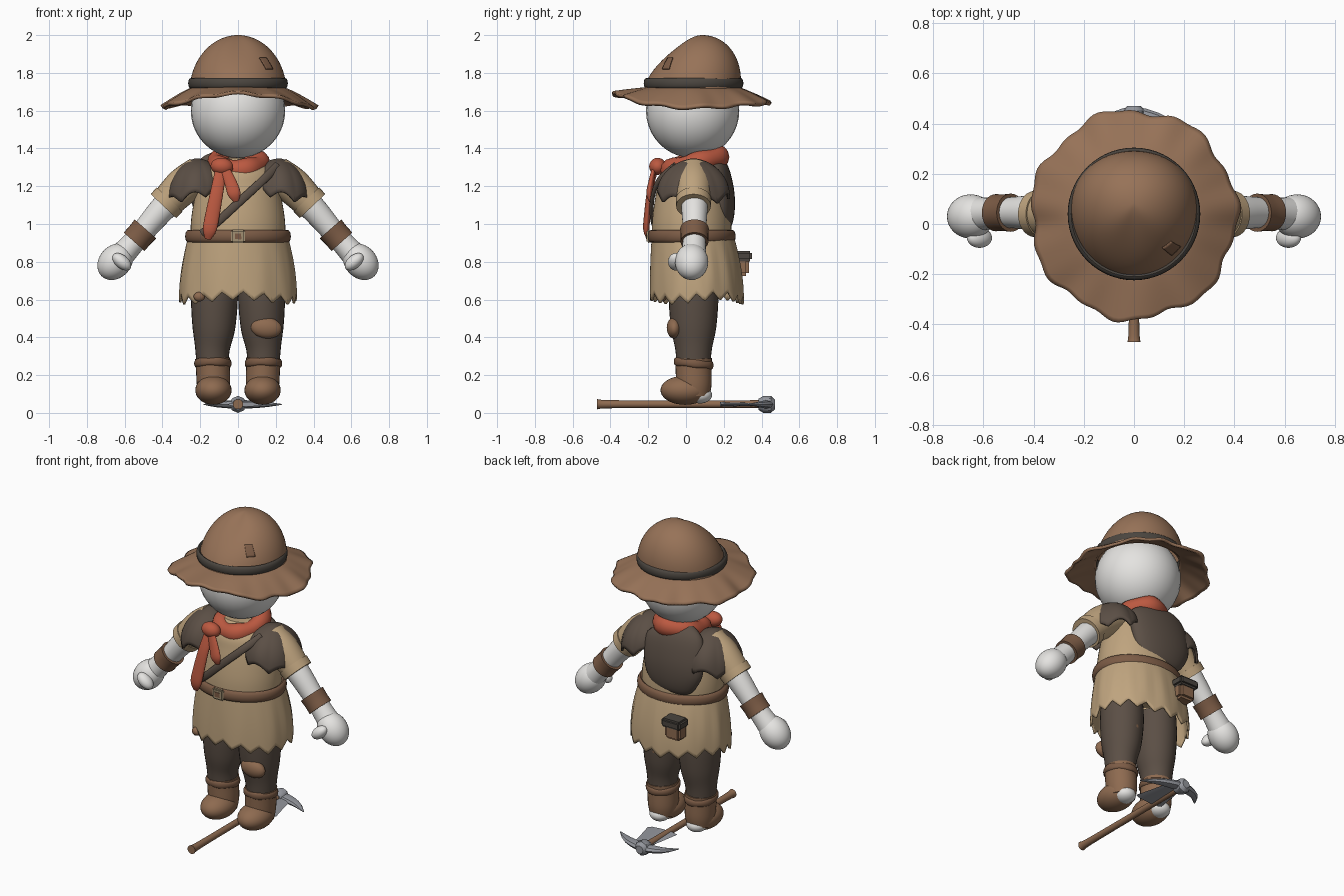
import bpy, bmesh
from math import sin, cos, pi, exp, radians
from mathutils import Vector, Matrix

cube = bpy.data.objects.get("Cube")
if cube:
    bpy.data.objects.remove(cube, do_unlink=True)
made = []


def material(name, r, g, b):
    m = bpy.data.materials.new(name)
    m.use_nodes = True
    m.diffuse_color = (r, g, b, 1)
    bsdf = next(n for n in m.node_tree.nodes if n.type == 'BSDF_PRINCIPLED')
    bsdf.inputs["Base Color"].default_value = (r, g, b, 1)
    bsdf.inputs["Roughness"].default_value = 0.8
    return m


WHITE = material("off white", .78, .77, .75)
FELT = material("felt brown", .31, .17, .097)
LEATHER = material("leather brown", .27, .145, .08)
BELT = material("belt brown", .2, .105, .06)
TAN = material("tan cloth", .52, .37, .21)
DARK = material("dark cloth", .105, .078, .06)
BAND = material("charcoal", .07, .06, .05)
RED = material("scarf red", .5, .1, .052)
STEEL = material("steel", .3, .31, .34)
BRASS = material("dull brass", .36, .28, .17)


def finish(name, bm, mat, thick=0):
    bmesh.ops.remove_doubles(bm, verts=bm.verts, dist=1e-5)
    bmesh.ops.recalc_face_normals(bm, faces=bm.faces)
    me = bpy.data.meshes.new(name)
    bm.to_mesh(me)
    bm.free()
    me.materials.append(mat)
    ob = bpy.data.objects.new(name, me)
    bpy.context.collection.objects.link(ob)
    if thick:
        mod = ob.modifiers.new("thickness", 'SOLIDIFY')
        mod.thickness, mod.offset = thick, 0
    made.append(ob)
    return ob


def sheet(name, f, nu, nv, mat, thick=0, closed=True, loop=False):
    """Surface from f(u, v), closed around u, and around v when loop is set."""
    bm = bmesh.new()
    cols, rows = nu + (not closed), nv + (not loop)
    vs = [[bm.verts.new(f(i / nu, j / nv)) for i in range(cols)] for j in range(rows)]
    for j in range(nv):
        for i in range(nu):
            k, l = (i + 1) % cols, (j + 1) % rows
            bm.faces.new((vs[j][i], vs[j][k], vs[l][k], vs[l][i]))
    return finish(name, bm, mat, thick)


def tube(name, pts, mat, squash=1, ref=(0, 1, 0), sides=28, sub=5):
    """Smooth capped tube through (x, y, z, radius) points; squash scales along ref."""
    p = [Vector(q) for q in pts]
    path = []
    for i in range(len(p) - 1):
        a, b, c, d = p[max(i - 1, 0)], p[i], p[i + 1], p[min(i + 2, len(p) - 1)]
        for s in range(sub):
            t = s / sub
            path.append(b + (c - a) * t / 2 + (2 * a - 5 * b + 4 * c - d) * t * t / 2
                        + (3 * b - a - 3 * c + d) * t ** 3 / 2)
    path.append(p[-1])
    bm = bmesh.new()
    rings = []
    for i, q in enumerate(path):
        t = (path[min(i + 1, len(path) - 1)] - path[max(i - 1, 0)]).to_3d().normalized()
        a = t.cross(Vector(ref)).normalized()
        b = a.cross(t) * squash
        rings.append([bm.verts.new(q.to_3d() + (a * cos(w) + b * sin(w)) * q.w)
                      for w in (2 * pi * k / sides for k in range(sides))])
    for r, s in zip(rings, rings[1:]):
        for k in range(sides):
            n = (k + 1) % sides
            bm.faces.new((r[k], r[n], s[n], s[k]))
    bm.faces.new(rings[0])
    bm.faces.new(rings[-1])
    return finish(name, bm, mat)


def ball(name, loc, size, mat, tilt=0):
    bm = bmesh.new()
    bmesh.ops.create_uvsphere(bm, u_segments=32, v_segments=20, radius=1)
    m = Matrix.Translation(loc) @ Matrix.Rotation(tilt, 4, 'Y') @ Matrix.Diagonal((*size, 1))
    bmesh.ops.transform(bm, matrix=m, verts=bm.verts)
    return finish(name, bm, mat)


def box(name, loc, size, mat, bevel=.01):
    bm = bmesh.new()
    bmesh.ops.create_cube(bm, size=1)
    bmesh.ops.transform(bm, matrix=Matrix.Translation(loc) @ Matrix.Diagonal((*size, 1)), verts=bm.verts)
    bmesh.ops.bevel(bm, geom=bm.edges[:], offset=bevel, segments=2, affect='EDGES')
    return finish(name, bm, mat)


def hoop(name, center, rx, ry, thick, height, mat, tilt=0, lump=0):
    """Closed ring with an elliptical path and a rounded section."""
    def f(u, v):
        a, b = 2 * pi * u, 2 * pi * v
        k = 1 + lump * sin(a * 5 + 1)
        c, s = cos(b) * thick * k, sin(b) * height * k
        return Vector(center) + Vector(((rx + c) * cos(a), (ry + c) * sin(a), s + tilt * sin(a)))
    return sheet(name, f, 56, 12, mat, loop=True)


# Head and hat
ball("head", (0, .035, 1.60), (.25, .247, .25), WHITE)


def crown(u, v, grow=0):
    a, h = 2 * pi * u, sin(v * pi / 2)
    off = (u - .75 + .5) % 1 - .5
    r = .256 * cos(v * pi / 2) * (1 - .42 * h * h * exp(-(off * 9) ** 2)) + grow
    r *= 1 + .02 * sin(3 * a)
    return (r * cos(a), .035 + .05 * h + r * sin(a), 1.70 + .30 * h)


def brim(u, v):
    a = 2 * pi * u
    r = .24 + v * (.165 + .012 * sin(7 * a + 1) + .006 * sin(17 * a))
    side = cos(a) ** 2
    rim = 1.615 * side + (1 - side) * (1.665 - .025 * sin(a)) + .006 * sin(11 * a)
    return (r * cos(a), .035 + r * 1.02 * sin(a), 1.715 + (rim - 1.715) * v ** 1.2)


sheet("hat_crown", crown, 72, 24, FELT)
sheet("hat_brim", brim, 128, 10, FELT, .018)
hoop("hat_band", (0, .04, 1.745), .25, .25, .014, .028, BAND)
sheet("hat_patch", lambda u, v: crown(.86 + .035 * u - .012 * v, .26 + .15 * v, .006),
      6, 6, BELT, .006, closed=False)

# Tunic, jagged skirt and belt
tube("tunic_body", [(0, .03, .88, .25), (0, .03, 1, .25), (0, .03, 1.1, .237), (0, .03, 1.2, .215),
                    (0, .03, 1.28, .19), (0, .03, 1.35, .11)], TAN, .84, sides=48)


def skirt(u, v):
    a = 2 * pi * u
    tooth = abs((u * 17) % 1 * 2 - 1)
    hem = .585 + .045 * tooth + .012 * sin(3 * a)
    k = sin(v * pi / 2) ** .9
    wave = 1 + .012 * v * sin(9 * a)
    return ((.255 + .05 * k) * wave * cos(a), .035 + .02 * k + (.21 + .033 * k) * wave * sin(a),
            .94 + (hem - .94) * v)


sheet("skirt", skirt, 136, 14, TAN, .012)
hoop("belt", (0, .03, .935), .262, .215, .018, .034, BELT)
box("buckle", (0, -.198, .935), (.075, .024, .07), BRASS, .008)
box("buckle_center", (0, -.209, .935), (.04, .008, .036), BELT, .003)
ball("skirt_patch", (-.205, -.125, .615), (.03, .022, .025), LEATHER)
box("pouch", (-.13, .29, .775), (.11, .085, .10), LEATHER, .015)
box("pouch_flap", (-.13, .30, .83), (.135, .10, .055), BAND, .012)

# Dark shawl on the back and the strap across the chest
tube("back_shawl", [(-.02, .11, 1.36, .1), (-.03, .15, 1.3, .19), (-.04, .18, 1.18, .205),
                    (-.05, .19, 1.07, .19), (-.06, .195, .99, .13), (-.06, .195, .955, .03)],
     DARK, .36)
tube("chest_strap", [(.21, -.06, 1.31, .022), (.13, -.145, 1.23, .022), (.01, -.18, 1.12, .022),
                     (-.11, -.175, 1.01, .022), (-.19, -.14, .95, .022)], DARK, .5)

# Scarf with its knot and two tails
hoop("scarf", (0, .045, 1.32), .115, .13, .052, .058, RED, .035, .08)
ball("scarf_knot", (-.085, -.15, 1.305), (.06, .045, .045), RED, .1)
tube("long_scarf_tail", [(-.09, -.16, 1.29, .03), (-.11, -.19, 1.18, .034), (-.135, -.205, 1.05, .038),
                         (-.15, -.21, .97, .036), (-.16, -.2, .92, .016)], RED, .45)
tube("short_scarf_tail", [(-.07, -.17, 1.29, .026), (-.04, -.185, 1.22, .032),
                          (-.02, -.195, 1.16, .034), (-.01, -.19, 1.12, .014)], RED, .45)


def shoulder(side):
    def f(u, v):
        a = 2 * pi * u
        b = v * pi * .5
        edge = v ** 3 * (.04 * abs(sin(a * 3.5 + .5)) - .03)
        return (side * (.225 + .15 * sin(b) * cos(a)), .04 + .185 * sin(b) * sin(a),
                1.19 + .15 * cos(b) - .03 * v + edge - .03 * v * cos(a))
    return f


for s, side in ((1, "left"), (-1, "right")):
    # Arms
    sheet(side + "_shoulder_cape", shoulder(s), 84, 12, DARK, .015)
    tube(side + "_sleeve", [(s * .2, .04, 1.26, .1), (s * .29, .04, 1.2, .098),
                            (s * .385, .04, 1.105, .085)], TAN)
    tube(side + "_sleeve_hem", [(s * .362, .04, 1.13, .094), (s * .395, .04, 1.095, .092)], TAN)
    tube(side + "_arm", [(s * .27, .045, 1.2, .072), (s * .39, .045, 1.09, .07),
                         (s * .52, .045, .94, .06), (s * .61, .04, .84, .066)], WHITE)
    tube(side + "_wrist_band", [(s * .49, .045, .974, .076), (s * .52, .045, .94, .073),
                                (s * .55, .045, .906, .074)], BELT)
    ball(side + "_hand", (s * .65, .03, .80), (.085, .088, .105), WHITE, -s * radians(42))
    ball(side + "_thumb", (s * .615, -.055, .80), (.035, .04, .058), WHITE, s * radians(50))

    # Legs and boots
    tube(side + "_trouser", [(s * .125, .04, .72, .12), (s * .125, .04, .6, .124), (s * .128, .04, .45, .113),
                             (s * .135, .04, .34, .092), (s * .135, .04, .25, .084)], DARK, 1.06)
    tube(side + "_boot_shaft", [(s * .135, .04, .29, .092), (s * .133, .04, .24, .09),
                                (s * .13, .042, .15, .088), (s * .13, .042, .09, .078)], LEATHER, 1.06)
    hoop(side + "_boot_strap", (s * .134, .04, .262), .09, .096, .009, .02, BELT, -.01, .1)
    ball(side + "_boot_foot", (s * .13, -.005, .12), (.096, .13, .077), LEATHER)
    ball(side + "_heel", (s * .13, .075, .095), (.062, .063, .045), WHITE)

# Patches on the left trouser leg
ball("knee_patch", (.15, -.062, .45), (.082, .04, .056), LEATHER, .1)
ball("calf_patch", (.12, .145, .53), (.038, .022, .04), LEATHER)

# Pickaxe lying on the ground
tube("pickaxe_handle", [(0, -.47, .046, .027), (0, -.42, .046, .022), (0, -.2, .046, .02),
                        (0, .2, .046, .02), (0, .45, .046, .022)], LEATHER, ref=(1, 0, 0), sides=14)
tube("pickaxe_collar", [(0, .385, .045, .03), (0, .41, .045, .045), (0, .45, .045, .045),
                        (0, .47, .045, .026)], STEEL, ref=(1, 0, 0), sides=8, sub=1)
tube("pickaxe_blade", [(-.18, .33, .045, .004), (-.11, .4, .045, .026), (0, .428, .045, .038),
                       (.13, .395, .045, .028), (.23, .33, .045, .004)], STEEL, .6,
     ref=(0, 0, 1), sides=8, sub=3)
tube("pickaxe_adze", [(.035, .41, .045, .05), (.035, .3, .045, .075), (.04, .18, .045, .1)],
     STEEL, .12, ref=(0, 0, 1), sides=8, sub=2)

bpy.ops.object.select_all(action='DESELECT')
for ob in made:
    ob.select_set(True)
bpy.context.view_layer.objects.active = made[0]
bpy.ops.object.shade_smooth_by_angle(angle=radians(40))
